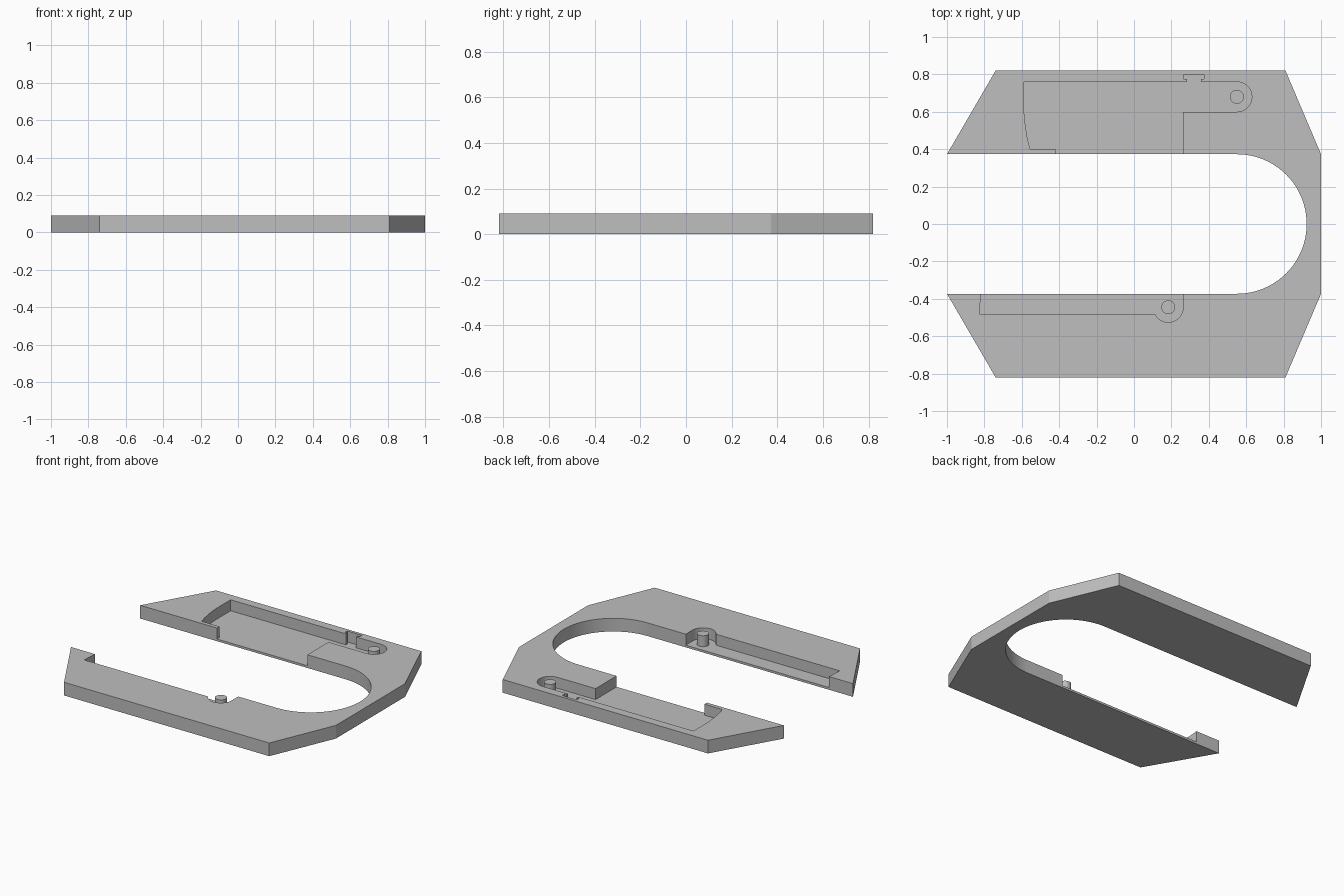
import bpy, bmesh
from math import cos, sin, radians, asin, degrees

if "Cube" in bpy.data.objects:
    bpy.data.objects.remove(bpy.data.objects["Cube"])

HEIGHT, FLOOR, GAP = 0.09, 0.015, 0.373
PIN_R, BOSS_R = 0.037, 0.08

grey = bpy.data.materials.new("plain_grey")
grey.use_nodes = True
colour = (0.52, 0.52, 0.52, 1)
grey.diffuse_color = colour
grey.node_tree.nodes["Principled BSDF"].inputs["Base Color"].default_value = colour


def arc(cx, cy, r, start, end, steps=32):
    """Points on an arc, angles in degrees."""
    angles = [radians(start + (end - start) * i / steps) for i in range(steps + 1)]
    return [(cx + r * cos(a), cy + r * sin(a)) for a in angles]


def prism(name, outline, z0, z1):
    """Extrude a flat outline from z0 up to z1."""
    bm = bmesh.new()
    face = bm.faces.new([bm.verts.new((x, y, z0)) for x, y in outline])
    top = bmesh.ops.extrude_face_region(bm, geom=[face])["geom"]
    verts = [v for v in top if isinstance(v, bmesh.types.BMVert)]
    bmesh.ops.translate(bm, verts=verts, vec=(0, 0, z1 - z0))
    bmesh.ops.recalc_face_normals(bm, faces=bm.faces)
    mesh = bpy.data.meshes.new(name)
    bm.to_mesh(mesh)
    bm.free()
    mesh.materials.append(grey)
    obj = bpy.data.objects.new(name, mesh)
    bpy.context.collection.objects.link(obj)
    return obj


def activate(obj):
    bpy.ops.object.select_all(action="DESELECT")
    obj.select_set(True)
    bpy.context.view_layer.objects.active = obj


# U-shaped body with chamfered corners and a round-ended channel
half = [(-1, GAP), (-0.74, 0.82), (0.81, 0.82), (1, GAP)]
outer = half + [(x, -y) for x, y in reversed(half)]
body = prism("body", outer + arc(0.55, 0, GAP, -90, 90, 64), 0, HEIGHT)

# Back pocket: curved end, lip, T-shaped notch and round-ended slot
back_outline = (
    [(-0.42, 0.3), (-0.42, 0.4), (-0.555, 0.4), (-0.568, 0.45), (-0.58, 0.52),
     (-0.587, 0.59), (-0.588, 0.65), (-0.588, 0.76)]
    + [(0.283, 0.76), (0.283, 0.775), (0.265, 0.775), (0.265, 0.8),
       (0.375, 0.8), (0.375, 0.775), (0.358, 0.775), (0.358, 0.76)]
    + arc(0.55, 0.68, BOSS_R, 90, -90)
    + [(0.263, 0.6), (0.263, 0.3)]
)

# Front pocket: long shallow recess ending in a round pin seat
tangent = degrees(asin(0.035 / BOSS_R))
front_outline = (
    [(0.263, -0.3)]
    + arc(0.183, -0.445, BOSS_R, 0, -180 + tangent)
    + [(-0.825, -0.48), (-0.822, -0.42), (-0.817, -0.373), (-0.81, -0.3)]
)

for name, outline in (("back_pocket", back_outline), ("front_pocket", front_outline)):
    cutter = prism(name + "_cutter", outline, FLOOR, HEIGHT + 0.1)
    cutter.hide_render = True
    cut = body.modifiers.new(name, "BOOLEAN")
    cut.operation, cut.solver, cut.object = "DIFFERENCE", "EXACT", cutter
    activate(body)
    bpy.ops.object.modifier_apply(modifier=name)
    bpy.data.objects.remove(cutter)

# Pivot pins standing on the pocket floors
pins = [
    prism("back_pin", arc(0.55, 0.68, PIN_R, 0, 360)[:-1], FLOOR - 0.005, HEIGHT),
    prism("front_pin", arc(0.183, -0.445, PIN_R, 0, 360)[:-1], FLOOR - 0.005, HEIGHT),
]

for obj in [body] + pins:
    activate(obj)
    bpy.ops.object.shade_smooth_by_angle(angle=radians(20))
